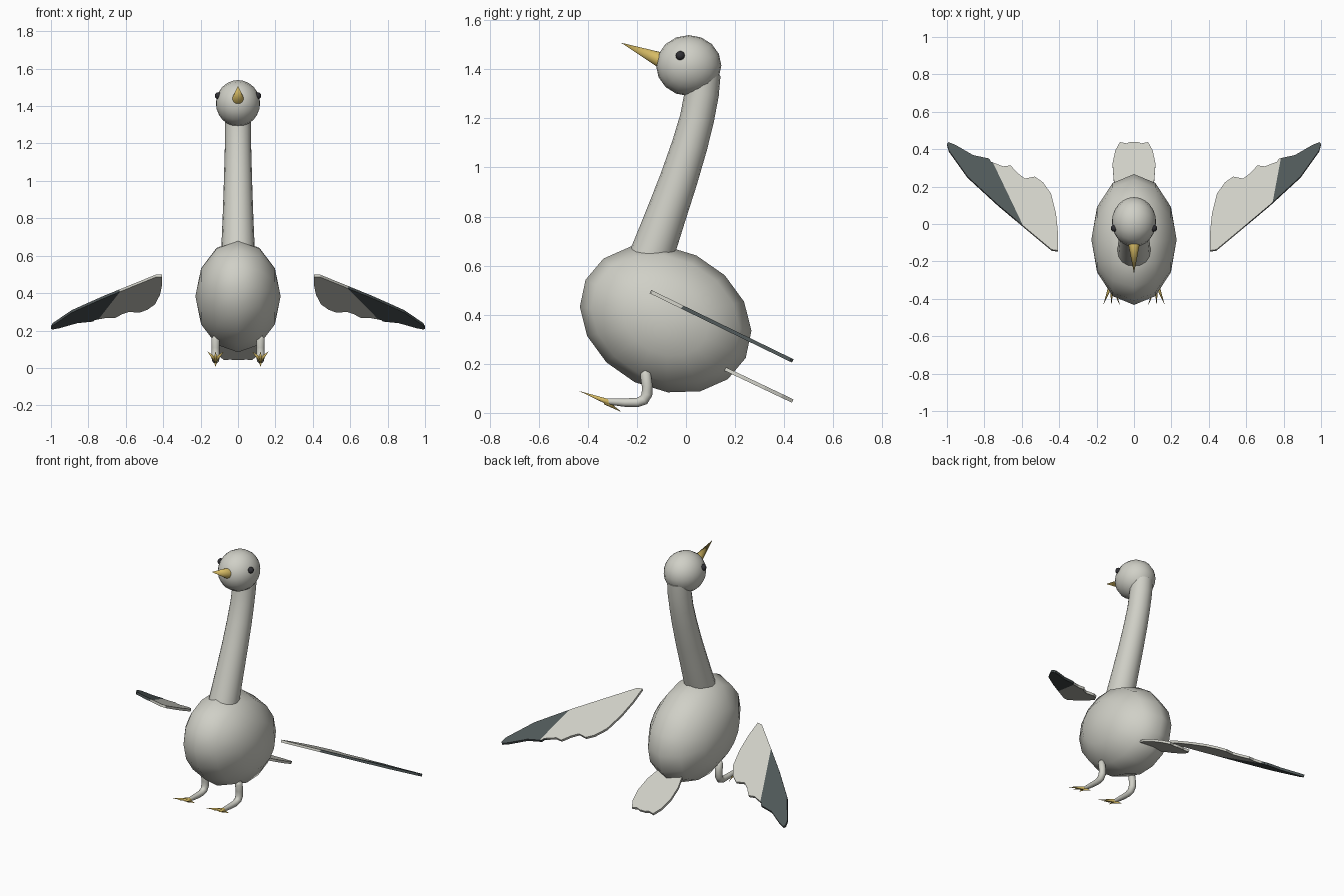
import bpy, bmesh, math
from mathutils import Vector, Matrix

if "Cube" in bpy.data.objects:
    bpy.data.objects.remove(bpy.data.objects["Cube"])


def material(name, color):
    m = bpy.data.materials.new(name)
    m.use_nodes = True
    m.diffuse_color = (*color, 1)
    bsdf = m.node_tree.nodes["Principled BSDF"]
    bsdf.inputs["Base Color"].default_value = (*color, 1)
    bsdf.inputs["Roughness"].default_value = 0.8
    return m


PLUMAGE = material("pale_grey_plumage", (0.63, 0.63, 0.57))
DARK = material("dark_slate_feather", (0.08, 0.098, 0.1))
EYE = material("charcoal_eye", (0.03, 0.03, 0.035))
GOLD = material("golden_horn", (0.68, 0.5, 0.13))


def finish(bm, name, mats, angle=None):
    bmesh.ops.recalc_face_normals(bm, faces=bm.faces)
    mesh = bpy.data.meshes.new(name)
    bm.to_mesh(mesh)
    bm.free()
    for m in mats:
        mesh.materials.append(m)
    ob = bpy.data.objects.new(name, mesh)
    bpy.context.collection.objects.link(ob)
    if angle:
        bpy.ops.object.select_all(action='DESELECT')
        ob.select_set(True)
        bpy.context.view_layer.objects.active = ob
        bpy.ops.object.shade_smooth_by_angle(angle=math.radians(angle))
    return ob


def ball(name, center, radii, rings, mat, tilt=0.0):
    # Sphere with its poles on the x axis, scaled, then tilted about x
    bm = bmesh.new()
    bmesh.ops.create_uvsphere(bm, u_segments=16, v_segments=rings, radius=1)
    turn = Matrix.Rotation(math.pi / 2, 4, 'Y')
    scale = Matrix.Diagonal((*radii, 1))
    m = Matrix.Translation(center) @ Matrix.Rotation(math.radians(tilt), 4, 'X') @ scale @ turn
    bmesh.ops.transform(bm, matrix=m, verts=bm.verts)
    return finish(bm, name, [mat], 80)


def tube(name, x, path, sides, mat):
    # Round tube in a plane of constant x; path holds (y, z, radius)
    bm = bmesh.new()
    rings = []
    for i, (y, z, r) in enumerate(path):
        a, b = path[max(i - 1, 0)], path[min(i + 1, len(path) - 1)]
        t = Vector((0, b[0] - a[0], b[1] - a[1])).normalized()
        n = Vector((0, -t.z, t.y))
        ring = []
        for k in range(sides):
            q = 2 * math.pi * k / sides
            ring.append(bm.verts.new(Vector((x + r * math.cos(q), y, z)) + n * r * math.sin(q)))
        rings.append(ring)
    for lo, hi in zip(rings, rings[1:]):
        for k in range(sides):
            j = (k + 1) % sides
            bm.faces.new((lo[k], lo[j], hi[j], hi[k]))
    bm.faces.new(rings[0])
    bm.faces.new(rings[-1])
    return finish(bm, name, [mat], 50)


def spike(name, base, tip, radius, mat, sides=12):
    base, tip = Vector(base), Vector(tip)
    d = tip - base
    bm = bmesh.new()
    bmesh.ops.create_cone(bm, cap_ends=True, segments=sides, radius1=radius,
                          radius2=0, depth=d.length)
    m = Matrix.Translation((base + tip) / 2) @ d.to_track_quat('Z', 'Y').to_matrix().to_4x4()
    bmesh.ops.transform(bm, matrix=m, verts=bm.verts)
    return finish(bm, name, [mat], 60)


def plate(outline, y0, z0, slope, thick):
    # Flat slab sloping down towards the back, outline seen from above
    bm = bmesh.new()
    half = Vector((0, slope, 1)).normalized() * thick / 2
    mid = [Vector((x, y, z0 - slope * (y - y0))) for x, y in outline]
    top = [bm.verts.new(p + half) for p in mid]
    low = [bm.verts.new(p - half) for p in mid]
    bm.faces.new(top)
    bm.faces.new(low[::-1])
    n = len(mid)
    for i in range(n):
        j = (i + 1) % n
        bm.faces.new((top[i], low[i], low[j], top[j]))
    return bm


# Body, neck and head
ball("body", (0, -0.083, 0.383), (0.228, 0.363, 0.287), 6, PLUMAGE, -26)
tube("neck", 0, [(-0.19, 0.52, 0.093), (-0.13, 0.67, 0.088), (-0.08, 0.81, 0.082),
                 (-0.03, 0.95, 0.077), (0.015, 1.09, 0.073), (0.045, 1.2, 0.07),
                 (0.064, 1.3, 0.07), (0.072, 1.38, 0.069)], 16, PLUMAGE)
ball("head", (0, 0.011, 1.415), (0.118, 0.133, 0.124), 12, PLUMAGE)
spike("beak", (0, -0.09, 1.432), (0, -0.265, 1.508), 0.034, GOLD, 16)

# Wing outline for the +x side, with a scalloped trailing edge
WING = [(0.406, -0.145), (0.44, -0.14), (0.59, -0.015), (0.727, 0.1), (0.89, 0.25),
        (0.99, 0.39), (1.0, 0.425), (0.992, 0.435), (0.955, 0.42), (0.86, 0.365),
        (0.775, 0.347), (0.765, 0.33), (0.7, 0.305), (0.66, 0.31), (0.62, 0.267),
        (0.583, 0.24), (0.53, 0.25), (0.487, 0.22), (0.444, 0.16), (0.417, 0.053),
        (0.406, -0.053)]
# Lines where the dark tip begins, for each wing's upper and lower face
WIDE = ((0.59, -0.015), (0.76, 0.34))
SHORT = ((0.74, 0.11), (0.785, 0.35))
LOWER = ((0.64, 0.04), (0.75, 0.33))


def beyond(line, p):
    (ax, ay), (bx, by) = line
    return (p.x - ax) * (by - ay) - (p.y - ay) * (bx - ax) > 0


def wing(name, side, upper, lower):
    bm = plate(WING, -0.155, 0.499, 0.487, 0.015)
    for (ax, ay), (bx, by) in (upper, lower):
        bmesh.ops.bisect_plane(bm, geom=bm.verts[:] + bm.edges[:] + bm.faces[:],
                               plane_co=(ax, ay, 0), plane_no=(by - ay, ax - bx, 0))
    bmesh.ops.recalc_face_normals(bm, faces=bm.faces)
    for f in bm.faces:
        line = upper if f.normal.z > 0.8 else lower
        f.material_index = int(beyond(line, f.calc_center_median()))
    for v in bm.verts:
        v.co.x *= side
    finish(bm, name, [PLUMAGE, DARK])


wing("left_wing", 1, SHORT, WIDE)
wing("right_wing", -1, WIDE, LOWER)

# Tail fan
half_tail = [(0.085, 0.16), (0.108, 0.23), (0.115, 0.32), (0.1, 0.39), (0.075, 0.435),
             (0.04, 0.428), (0.02, 0.435)]
tail = half_tail + [(-x, y) for x, y in reversed(half_tail)]
finish(plate(tail, 0.17, 0.174, 0.475, 0.015), "tail", [PLUMAGE])

# Eyes, legs and toes on both sides
for label, s in (("left", 1), ("right", -1)):
    ball(label + "_eye", (s * 0.105, -0.023, 1.455), (0.019,) * 3, 8, EYE)
    x = s * 0.12
    tube(label + "_leg", x, [(-0.172, 0.17, 0.012), (-0.165, 0.158, 0.022),
                             (-0.158, 0.11, 0.022), (-0.159, 0.075, 0.022),
                             (-0.172, 0.052, 0.021), (-0.2, 0.042, 0.019),
                             (-0.25, 0.042, 0.017), (-0.325, 0.047, 0.012)], 12, PLUMAGE)
    for toe, dx in (("outer", 0.045), ("middle", 0), ("inner", -0.045)):
        spike(f"{label}_{toe}_toe", (x, -0.315, 0.044), (x + s * dx, -0.435, 0.089), 0.012, GOLD)
    spike(label + "_back_toe", (x, -0.33, 0.045), (x, -0.262, 0.003), 0.011, GOLD)
